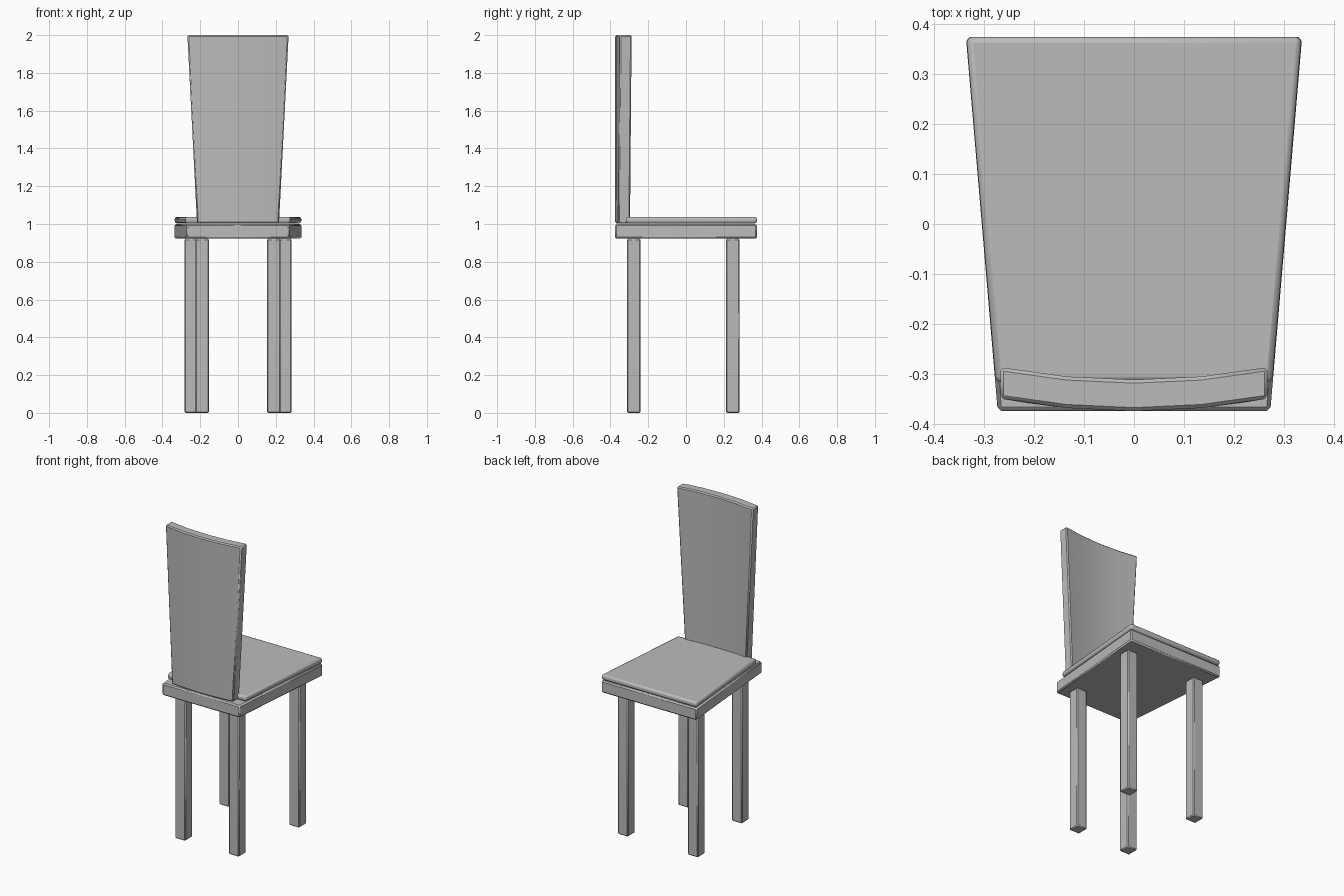
import bpy, bmesh, math

cube = bpy.data.objects.get("Cube")
if cube:
    bpy.data.objects.remove(cube, do_unlink=True)

# Single flat colour
grey = bpy.data.materials.new("light_grey")
grey.use_nodes = True
GREY = (0.5, 0.5, 0.5, 1)
grey.diffuse_color = GREY
grey.node_tree.nodes["Principled BSDF"].inputs["Base Color"].default_value = GREY


def prism(name, outline, bottom, top, bevel, segments=1, top_outline=None):
    """Closed prism between a bottom and a top outline, with bevelled edges."""
    bm = bmesh.new()
    low = [bm.verts.new((x, y, bottom)) for x, y in outline]
    high = [bm.verts.new((x, y, top)) for x, y in top_outline or outline]
    bm.faces.new(low[::-1])
    bm.faces.new(high)
    n = len(low)
    for i in range(n):
        j = (i + 1) % n
        bm.faces.new((low[i], low[j], high[j], high[i]))
    bmesh.ops.recalc_face_normals(bm, faces=bm.faces)
    mesh = bpy.data.meshes.new(name)
    bm.to_mesh(mesh)
    bm.free()
    mesh.materials.append(grey)
    obj = bpy.data.objects.new(name, mesh)
    bpy.context.collection.objects.link(obj)
    mod = obj.modifiers.new("Soft edges", "BEVEL")
    mod.width = bevel
    mod.segments = segments
    mod.limit_method = "ANGLE"
    mod.angle_limit = math.radians(30)
    bpy.ops.object.select_all(action="DESELECT")
    obj.select_set(True)
    bpy.context.view_layer.objects.active = obj
    bpy.ops.object.shade_smooth_by_angle(angle=math.radians(50))
    return obj


def half_width(y):
    """Seat half width, tapering towards the backrest."""
    return 0.305 + 0.085 * y


def trapezoid(y0, y1, inset=0):
    a, b = half_width(y0) - inset, half_width(y1) - inset
    return [(-a, y0), (a, y0), (b, y1), (-b, y1)]


def curved_outline(half):
    """Backrest cross-section, bowed backwards in the middle."""
    xs = (-half, -0.135, 0, 0.135, half)
    bow = lambda x: 0.025 * (x / 0.268) ** 2
    return ([(x, -0.375 + bow(x)) for x in xs]
            + [(x, -0.312 + bow(x)) for x in reversed(xs)])


# Seat frame and cushion
prism("seat_frame", trapezoid(-0.375, 0.375), 0.922, 1.0, 0.008)
prism("seat_cushion", trapezoid(-0.318, 0.375, 0.001), 1.003, 1.038, 0.012, 2)

# Tapered, curved backrest
prism("backrest", curved_outline(0.217), 1.003, 2.0, 0.007,
      top_outline=curved_outline(0.268))

# Legs, set closer together under the backrest
R = 0.0365
for place, x, y in (("back", 0.189, -0.277), ("front", 0.247, 0.248)):
    for side, s in (("left", 1), ("right", -1)):
        cx = s * x
        square = [(cx - R, y - R), (cx + R, y - R), (cx + R, y + R), (cx - R, y + R)]
        prism(f"{place}_leg_{side}", square, 0, 0.922, 0.006)
